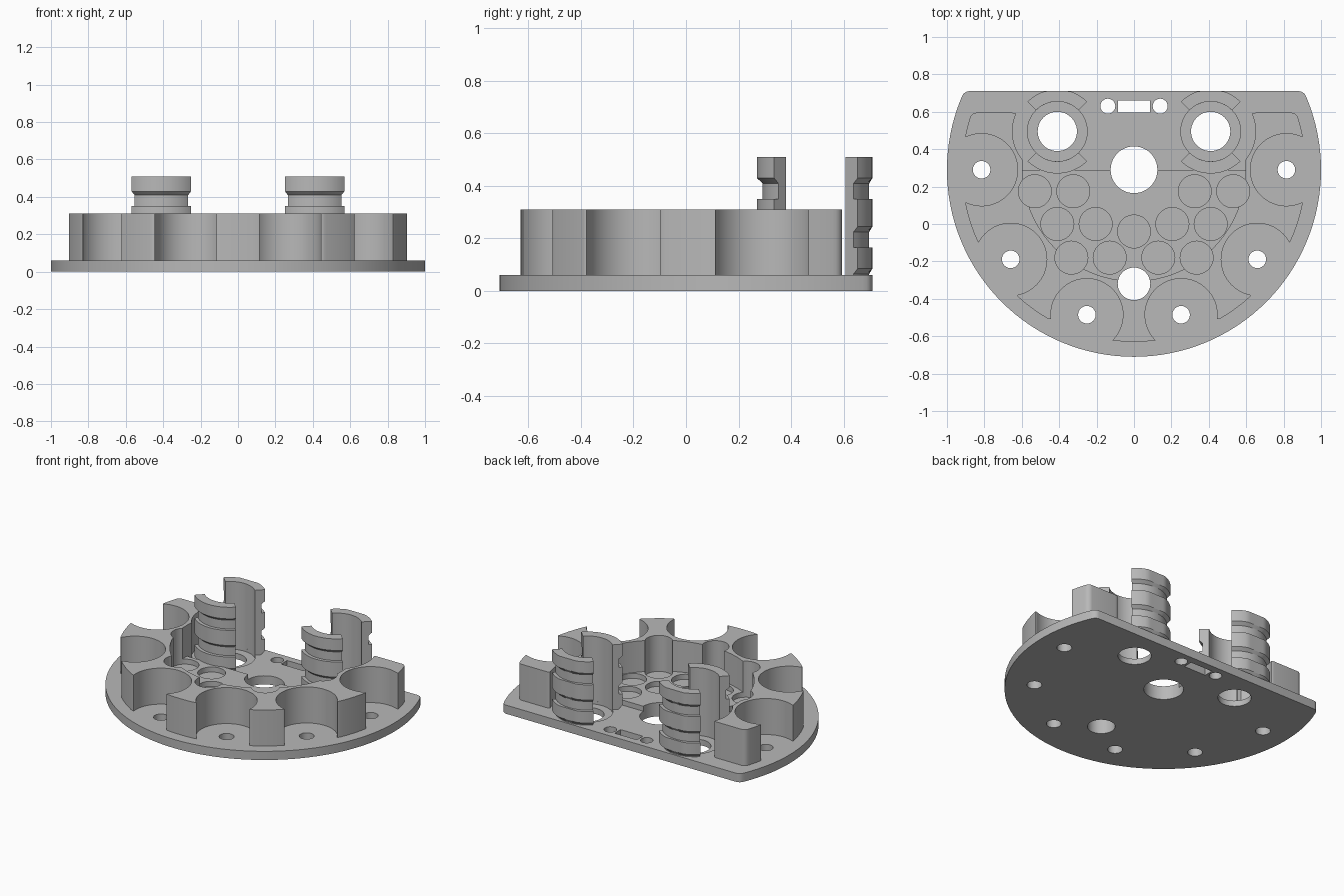
import bpy, bmesh
from math import sin, cos, pi, radians, hypot

if "Cube" in bpy.data.objects:
    bpy.data.objects.remove(bpy.data.objects["Cube"], do_unlink=True)

GREY = (0.48, 0.48, 0.48, 1)
mat = bpy.data.materials.new("plain grey")
mat.use_nodes = True
mat.diffuse_color = GREY
mat.node_tree.nodes["Principled BSDF"].inputs["Base Color"].default_value = GREY

CY = 0.29          # centre of the round plate
BACK = 0.71        # flat back edge
FLOOR, TOP = 0.06, 0.31


def add(name, bm):
    bmesh.ops.recalc_face_normals(bm, faces=bm.faces[:])
    me = bpy.data.meshes.new(name)
    bm.to_mesh(me)
    bm.free()
    ob = bpy.data.objects.new(name, me)
    bpy.context.collection.objects.link(ob)
    me.materials.append(mat)
    return ob


def disc(name, x, y, r, z0, z1, n=48):
    bm = bmesh.new()
    bmesh.ops.create_cone(bm, cap_ends=True, segments=n, radius1=r, radius2=r, depth=z1 - z0)
    bmesh.ops.translate(bm, verts=bm.verts[:], vec=(x, y, (z0 + z1) / 2))
    return add(name, bm)


def box(name, x0, x1, y0, y1, z0, z1):
    bm = bmesh.new()
    bmesh.ops.create_cube(bm, size=1)
    for v in bm.verts:
        v.co = (x0 if v.co.x < 0 else x1, y0 if v.co.y < 0 else y1, z0 if v.co.z < 0 else z1)
    return add(name, bm)


def activate(ob):
    bpy.ops.object.select_all(action='DESELECT')
    ob.select_set(True)
    bpy.context.view_layer.objects.active = ob


def cut(ob, cutter):
    cutter.hide_render = True
    m = ob.modifiers.new("cut", 'BOOLEAN')
    m.operation, m.solver, m.object = 'DIFFERENCE', 'EXACT', cutter
    activate(ob)
    bpy.ops.object.modifier_apply(modifier=m.name)
    bpy.data.objects.remove(cutter, do_unlink=True)


def drill(ob, x, y, r, z0=-0.1, z1=0.6, n=48):
    cut(ob, disc("cutter", x, y, r, z0, z1, n))


def round_corners(ob, width, rule):
    # round the sharp upright edges that satisfy the rule
    bm = bmesh.new()
    bm.from_mesh(ob.data)
    edges = []
    for e in bm.edges:
        a, b = e.verts[0].co, e.verts[1].co
        if (hypot(a.x - b.x, a.y - b.y) < 1e-4 and len(e.link_faces) == 2
                and e.calc_face_angle(0) > radians(25) and rule(a.x, a.y)):
            edges.append(e)
    bmesh.ops.bevel(bm, geom=edges, offset=width, segments=4, profile=0.5, affect='EDGES')
    bm.to_mesh(ob.data)
    bm.free()


def smooth(ob):
    activate(ob)
    bpy.ops.object.shade_smooth_by_angle(angle=radians(25))


# Positions that repeat
outer_holes = [(0.815 * cos(radians(a)), CY + 0.815 * sin(radians(a)))
               for a in (0, -36, -72, -108, -144, -180)]
half = [(0.53, 0.175), (0.325, 0.175), (0.41, 0), (0.205, 0), (0.335, -0.18), (0.13, -0.18)]
tubes = [(s * x, y) for x, y in half for s in (1, -1)] + [(0, -0.04)]
towers = [(-0.41, 0.495), (0.41, 0.495)]
front_hole = (0, -0.32, 0.087)
centre_hole = (0, CY, 0.125)

# Base plate with a flat back
plate = disc("base_plate", 0, CY, 1, 0, FLOOR, 128)
cut(plate, box("cutter", -2, 2, BACK, 2, -1, 1))
round_corners(plate, 0.025, lambda x, y: y > BACK - 0.01)
drill(plate, *front_hole)
drill(plate, *centre_hole)
for x, y in outer_holes:
    drill(plate, x, y, 0.047, n=32)
for x, y in towers:
    drill(plate, x, y, 0.105)
    drill(plate, x, y, 0.16, 0.04)
for x in (-0.14, 0.14):
    drill(plate, x, 0.63, 0.04, n=32)
cut(plate, box("cutter", -0.085, 0.085, 0.595, 0.66, -1, 1))
smooth(plate)

# Tall scalloped wall
wall = disc("scalloped_wall", 0, CY, 0.92, FLOOR - 0.004, TOP, 128)
cut(wall, box("cutter", -2, 2, 0.595, 2, -1, 1))
drill(wall, 0, CY, 0.595, n=96)
for x, y in towers:
    drill(wall, x, y, 0.24, n=64)
for x, y in outer_holes:
    drill(wall, x, y, 0.193, n=64)
round_corners(wall, 0.025, lambda x, y: hypot(x, y - CY) > 0.85 or y > 0.5)
for x, y in tubes:
    drill(wall, x, y, 0.088)
drill(wall, *front_hole)
smooth(wall)

# Low inner floor with round sockets
floor = disc("socket_floor", 0, CY, 0.6, FLOOR - 0.004, FLOOR + 0.035, 96)
cut(floor, box("cutter", -2, 2, CY, 2, -1, 1))
for x, y in tubes:
    drill(floor, x, y, 0.088)
drill(floor, *front_hole)
drill(floor, *centre_hole)
smooth(floor)

# Grooved quarter-round clips, one in front of and one behind each tower hole
IN, OUT, GROOVE = 0.16, 0.225, 0.203
profile = [(IN, 0.05), (GROOVE, 0.05), (GROOVE, 0.065), (OUT, 0.085)]
for z in (0.165, 0.35):
    profile += [(OUT, z), (GROOVE, z), (GROOVE, z + 0.06), (OUT, z + 0.08)]
profile += [(OUT, 0.51), (IN, 0.51)]


def clip(name, cx, cy, middle, steps=20):
    bm = bmesh.new()
    rings = []
    for i in range(steps + 1):
        a = middle + (i / steps - 0.5) * pi / 2
        rings.append([bm.verts.new((cx + r * cos(a), min(cy + r * sin(a), BACK), z))
                      for r, z in profile])
    n = len(profile)
    for p, q in zip(rings, rings[1:]):
        for j in range(n):
            k = (j + 1) % n
            bm.faces.new((p[j], p[k], q[k], q[j]))
    bm.faces.new(rings[0])
    bm.faces.new(rings[-1])
    smooth(add(name, bm))


for side, (x, y) in zip(("right", "left"), towers):
    clip(side + "_front_clip", x, y, -pi / 2)
    clip(side + "_back_clip", x, y, pi / 2)
